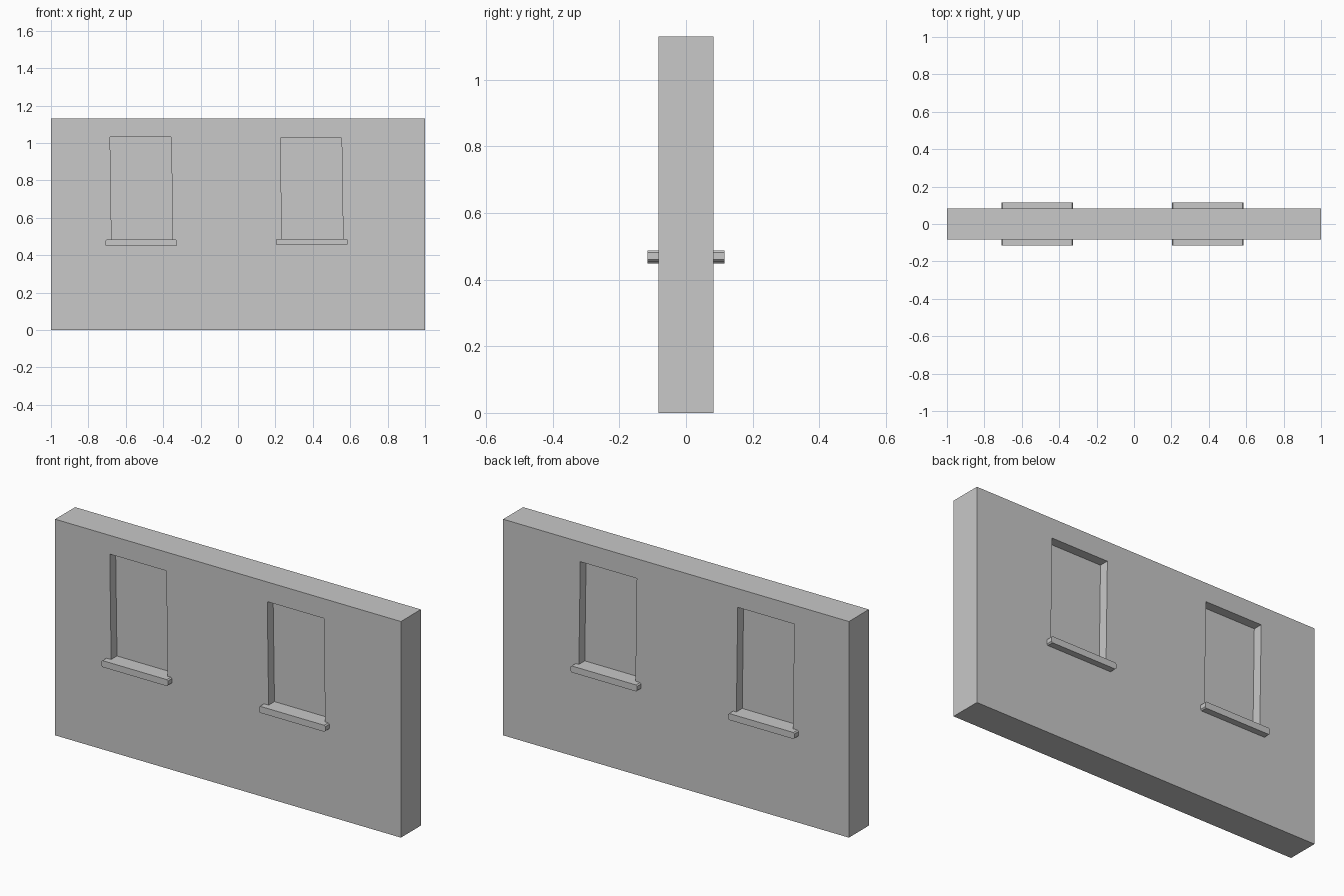
import bpy
import bmesh

if "Cube" in bpy.data.objects:
    bpy.data.objects.remove(bpy.data.objects["Cube"], do_unlink=True)

# One plain plaster grey for everything
plaster = bpy.data.materials.new("plaster_grey")
plaster.use_nodes = True
grey = (0.58, 0.58, 0.58, 1)
plaster.diffuse_color = grey
plaster.node_tree.nodes["Principled BSDF"].inputs["Base Color"].default_value = grey

WALL_Y = 0.0825   # half thickness of the wall
PANE_Y = 0.034    # half thickness of the blind infill in the openings
SILL_Y = 0.116    # how far the sills reach out


def prism(name, outline, y0, y1):
    """Extrude an outline in x and z from y0 to y1."""
    bm = bmesh.new()
    face = bm.faces.new([bm.verts.new((x, y0, z)) for x, z in outline])
    new = bmesh.ops.extrude_face_region(bm, geom=[face])["geom"]
    moved = [v for v in new if isinstance(v, bmesh.types.BMVert)]
    bmesh.ops.translate(bm, verts=moved, vec=(0, y1 - y0, 0))
    bmesh.ops.recalc_face_normals(bm, faces=bm.faces)
    mesh = bpy.data.meshes.new(name)
    bm.to_mesh(mesh)
    bm.free()
    mesh.materials.append(plaster)
    obj = bpy.data.objects.new(name, mesh)
    bpy.context.collection.objects.link(obj)
    return obj


def cut(target, cutter):
    """Subtract the cutter and remove it."""
    mod = target.modifiers.new("opening", "BOOLEAN")
    mod.operation = "DIFFERENCE"
    mod.solver = "EXACT"
    mod.object = cutter
    cutter.hide_render = True
    bpy.context.view_layer.objects.active = target
    bpy.ops.object.modifier_apply(modifier=mod.name)
    bpy.data.objects.remove(cutter, do_unlink=True)


def chamfered(x0, x1, z0, z1, c):
    """Rectangle outline with cut corners."""
    return [(x0 + c, z0), (x1 - c, z0), (x1, z0 + c), (x1, z1 - c),
            (x1 - c, z1), (x0 + c, z1), (x0, z1 - c), (x0, z0 + c)]


# Wall slab
wall = prism("wall", [(-1, 0), (1, 0), (1, 1.13), (-1, 1.13)], -WALL_Y, WALL_Y)

# Each window: side, left edge, top, sill top; openings lean slightly
for side, left, top, sill_top in (("right", -0.684, 1.032, 0.483),
                                  ("left", 0.227, 1.027, 0.488)):
    right = left + 0.327
    lean = 0.008
    bottom = sill_top - 0.012
    opening = [(left + lean, bottom), (right + lean, bottom),
               (right, top), (left, top)]
    ledge = chamfered(left - 0.025, right + 0.032,
                      sill_top - 0.034, sill_top, 0.006)
    # Blind recess and projecting sill on both faces
    for face, s in (("front", -1), ("back", 1)):
        cut(wall, prism("opening_cutter", opening, s * PANE_Y, s * 0.2))
        prism(f"{face}_{side}_sill", ledge, s * PANE_Y, s * SILL_Y)
